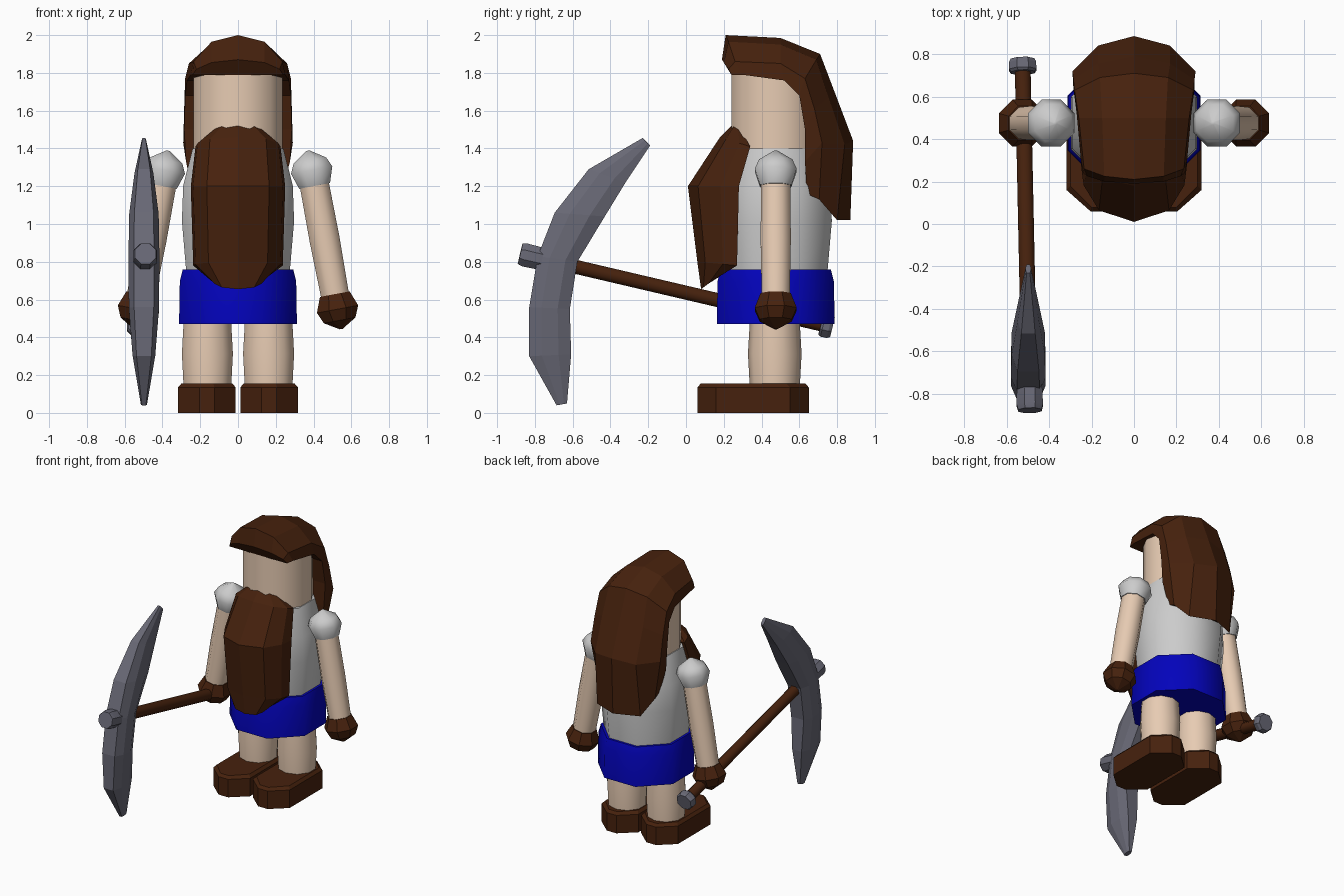
import bpy, bmesh, math
from mathutils import Vector

if "Cube" in bpy.data.objects:
    bpy.data.objects.remove(bpy.data.objects["Cube"])


def material(name, color):
    m = bpy.data.materials.new(name)
    m.diffuse_color = (*color, 1)
    m.use_nodes = True
    m.node_tree.nodes["Principled BSDF"].inputs["Base Color"].default_value = m.diffuse_color
    return m


BROWN = material("brown", (0.062, 0.0155, 0.004))
SKIN = material("skin", (0.8, 0.6, 0.45))
WHITE = material("white", (0.6, 0.6, 0.6))
BLUE = material("blue", (0.001, 0.001, 0.5))
STEEL = material("steel", (0.14, 0.14, 0.18))
CY = 0.475  # body centre line in y


def loft(name, rings, mat, smooth=0):
    """Skin a list of equal-length point rings and cap both ends."""
    bm = bmesh.new()
    loops = [[bm.verts.new(p) for p in ring] for ring in rings]
    n = len(loops[0])
    for a, b in zip(loops, loops[1:]):
        for i in range(n):
            j = (i + 1) % n
            bm.faces.new((a[i], a[j], b[j], b[i]))
    bm.faces.new(loops[0])
    bm.faces.new(loops[-1])
    bmesh.ops.recalc_face_normals(bm, faces=bm.faces)
    me = bpy.data.meshes.new(name)
    bm.to_mesh(me)
    bm.free()
    ob = bpy.data.objects.new(name, me)
    bpy.context.collection.objects.link(ob)
    me.materials.append(mat)
    if smooth:
        bpy.ops.object.select_all(action='DESELECT')
        ob.select_set(True)
        bpy.context.view_layer.objects.active = ob
        bpy.ops.object.shade_smooth_by_angle(angle=math.radians(smooth))


def tube(name, start, end, stations, mat, sides=8, smooth=50):
    """Tube from start to end; stations are (fraction, flat-to-flat radius)."""
    start, end = Vector(start), Vector(end)
    axis = (end - start).normalized()
    u = Vector((1, 0, 0))
    u = (u - axis * u.dot(axis)).normalized()
    v = axis.cross(u)
    grow = 1 / math.cos(math.pi / sides)
    rings = []
    for f, r in stations:
        c = start.lerp(end, f)
        rings.append([c + (u * math.cos(a) + v * math.sin(a)) * r * grow
                      for a in ((k + 0.5) * 2 * math.pi / sides for k in range(sides))])
    loft(name, rings, mat, smooth)


def mirrored(half):
    """Full arch from a half arch that starts on the centre line."""
    return [(-x, y, z) for x, y, z in reversed(half[1:])] + half


def arch(crest, edge, w):
    """Half arch from crest (y, z) to side edge (y, z), half width w."""
    (ty, tz), (by, bz) = crest, edge
    return [(f * w, ty + (by - ty) * s, tz + (bz - tz) * s)
            for f, s in ((0, 0), (0.66, 0.2), (0.95, 0.64), (1, 1))]


# Body
tube("head", (0, CY, 1.36), (0, CY, 1.82), [(0, 0.235), (1, 0.235)], SKIN, 12)
tube("torso", (0, CY, 0.7), (0, CY, 1.4),
     [(0, 0.27), (0.45, 0.297), (0.72, 0.29), (1, 0.24)], WHITE)
tube("shorts", (0, CY, 0.47), (0, CY, 0.76), [(0, 0.312), (0.78, 0.308), (1, 0.292)], BLUE)

# Long hair draped from the fringe over the back
hair = [
    [(0, 0.19, 1.87), (0.14, 0.20, 1.855), (0.22, 0.225, 1.82), (0.24, 0.24, 1.79)],
    [(0, 0.21, 2.00), (0.14, 0.225, 1.965), (0.235, 0.26, 1.86), (0.25, 0.30, 1.79)],
    [(0, 0.50, 1.985), (0.15, 0.50, 1.95), (0.26, 0.50, 1.85), (0.27, 0.52, 1.76)],
    [(0, 0.71, 1.90), (0.16, 0.69, 1.87), (0.28, 0.63, 1.77), (0.28, 0.60, 1.68)],
    [(0, 0.79, 1.69), (0.17, 0.755, 1.67), (0.285, 0.68, 1.61), (0.285, 0.63, 1.50)],
    [(0, 0.885, 1.44), (0.17, 0.84, 1.42), (0.29, 0.72, 1.43), (0.275, 0.63, 1.33)],
    [(0, 0.87, 1.02), (0.18, 0.80, 1.02), (0.235, 0.705, 1.13), (0.23, 0.64, 1.16)]]
loft("hair", [mirrored(h) for h in hair], BROWN)

# Beard hanging over the chest
beard = [((0.25, 1.53), (0.29, 1.50), 0.12),
         ((0.18, 1.46), (0.34, 1.41), 0.225),
         ((0.01, 1.20), (0.28, 1.20), 0.25),
         ((0.06, 0.80), (0.27, 0.78), 0.237),
         ((0.08, 0.655), (0.14, 0.70), 0.13)]
loft("beard", [mirrored(arch(*b)) for b in beard], BROWN)

# Limbs, mirrored left and right
for side, s in (("left", 1), ("right", -1)):
    tube(side + "_leg", (s * 0.162, CY - 0.005, 0.12), (s * 0.162, CY - 0.005, 0.55),
         [(0, 0.125), (0.45, 0.135), (1, 0.122)], SKIN, 10)
    shoulder, hand = Vector((s * 0.39, CY, 1.285)), Vector((s * 0.527, CY, 0.55))
    down = (hand - shoulder).normalized()
    tube(side + "_arm", shoulder, hand, [(0, 0.077), (0.5, 0.08), (1, 0.073)], SKIN)
    # Low-poly balls aligned with the arm
    tube(side + "_shoulder", shoulder - down * 0.105, shoulder + down * 0.085,
         [(0, 0.008), (0.28, 0.088), (0.55, 0.111), (1, 0.083)], WHITE)
    tube(side + "_hand", hand - down * 0.08, hand + down * 0.108,
         [(0, 0.08), (0.43, 0.111), (0.75, 0.085), (1, 0.008)], BROWN, smooth=20)

    # Boot: chamfered outline with a slightly drawn-in top rim
    rings = []
    for z, inset in ((0, 0), (0.135, 0), (0.155, 0.018)):
        hw, hl = 0.153 - inset, 0.295 - inset
        cx, cl = hw * 0.74, 0.1
        outline = [(-hw, -hl + cl), (-hw + cx, -hl), (hw - cx, -hl), (hw, -hl + cl),
                   (hw, hl - cl), (hw - cx, hl), (-hw + cx, hl), (-hw, hl - cl)]
        rings.append([(s * 0.165 + x, 0.355 + y, z) for x, y in outline])
    loft(side + "_boot", rings, BROWN)

# Pickaxe handle with end caps
butt, top = Vector((-0.525, 0.775, 0.455)), Vector((-0.49, -0.878, 0.842))
tube("pick_handle", butt, top, [(0.005, 0.037), (0.98, 0.037)], BROWN)
tube("pick_butt_cap", butt, top, [(0, 0.055), (0.01, 0.064), (0.03, 0.064), (0.037, 0.055)],
     STEEL, smooth=20)
tube("pick_top_cap", butt, top, [(0.9, 0.058), (0.985, 0.062), (1, 0.055)], STEEL, smooth=20)

# Curved pick head: outer (y, z), inner (y, z), half width
rings = []
for outer, inner, w in [((-0.23, 1.455), (-0.19, 1.415), 0.012),
                        ((-0.515, 1.29), (-0.32, 1.22), 0.05),
                        ((-0.695, 1.06), (-0.43, 1.04), 0.078),
                        ((-0.785, 0.83), (-0.575, 0.80), 0.082),
                        ((-0.83, 0.56), (-0.615, 0.55), 0.08),
                        ((-0.83, 0.30), (-0.608, 0.31), 0.06),
                        ((-0.685, 0.04), (-0.63, 0.05), 0.016)]:
    o, i = Vector((-0.498, *outer)), Vector((-0.498, *inner))
    section = [(-0.65, 0), (0.65, 0), (1, 0.3), (1, 0.7), (0.65, 1), (-0.65, 1), (-1, 0.7), (-1, 0.3)]
    rings.append([o.lerp(i, t) + Vector((f * w, 0, 0)) for f, t in section])
loft("pick_head", rings, STEEL)
